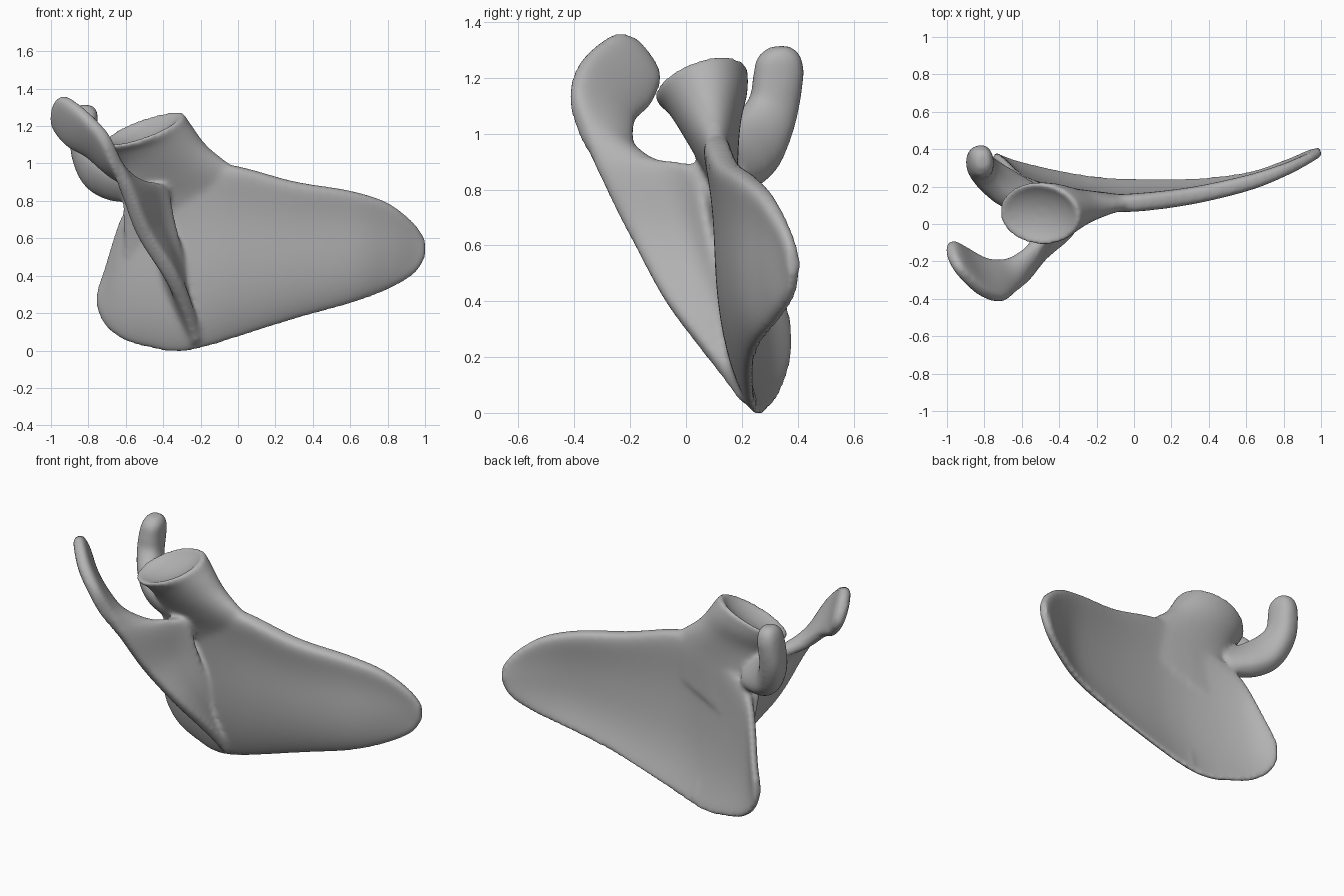
import bpy, bmesh, math
from mathutils import Vector

if "Cube" in bpy.data.objects:
    bpy.data.objects.remove(bpy.data.objects["Cube"], do_unlink=True)

SIDES, STEPS = 48, 6


def smooth_rows(rows):
    """Pass a smooth curve through the station rows."""
    out = []
    for i in range(len(rows) - 1):
        p0, p1 = rows[max(i - 1, 0)], rows[i]
        p2, p3 = rows[i + 1], rows[min(i + 2, len(rows) - 1)]
        for s in range(STEPS):
            t = s / STEPS
            out.append([b + 0.5 * t * (c - a + t * (2 * a - 5 * b + 4 * c - d + t * (3 * (b - c) + d - a)))
                        for a, b, c, d in zip(p0, p1, p2, p3)])
    return out + [list(rows[-1])]


def loft(bm, rows, bluntness, dish=0):
    """Skin sections: each row is edge A, edge B, bend, thickness at A, middle, B."""
    rows = smooth_rows(rows)
    ends = [(Vector(r[:3]), Vector(r[3:6])) for r in rows]
    mids = [(a + b) / 2 for a, b in ends]
    rings = []
    for i, row in enumerate(rows):
        a, b = ends[i]
        along = mids[min(i + 1, len(rows) - 1)] - mids[max(i - 1, 0)]
        normal = (b - a).cross(along).normalized()
        bend, ta, tm, tb = row[6:]
        ring = []
        for k in range(SIDES):
            ang = 2 * math.pi * k / SIDES
            v, s = -math.cos(ang), math.sin(ang)
            edge = abs(v) ** 3
            thick = tm * (1 - edge) + (tb if v > 0 else ta) * edge
            off = math.copysign(abs(s) ** bluntness, s) * thick
            off += bend * (1 - v * v) * (1 - v)
            ring.append(bm.verts.new(mids[i] + (b - a) * v / 2 + normal * off))
        rings.append(ring)
    # Round the rim of the last end and hollow it with shrinking rings
    if dish:
        rim, centre = rings[-1], mids[-1]
        axis = (b - a).cross(normal).normalized()
        if axis.dot(along) < 0:
            axis = -axis
        for f, rise in ((.97, .25), (.9, .25), (.75, -.25), (.5, -.7), (.2, -1)):
            rings.append([bm.verts.new(centre + (v.co - centre) * f + axis * dish * rise) for v in rim])
    for r0, r1 in zip(rings, rings[1:]):
        for k in range(SIDES):
            j = (k + 1) % SIDES
            bm.faces.new((r0[k], r0[j], r1[j], r1[k]))
    bm.faces.new(rings[0][::-1])
    bm.faces.new(rings[-1])


bm = bmesh.new()

# Thin triangular blade: x, low z, high z, low y, high y, bend, edge thickness
blade = [(-.75, .22, .33, .37, .36, 0, .025, .03),
         (-.705, .13, .46, .355, .33, -.01, .03, .03),
         (-.61, .055, .74, .325, .23, -.02, .035, .045),
         (-.48, .015, .86, .295, .17, -.03, .035, .06),
         (-.33, -.01, .94, .265, .13, -.035, .035, .08),
         (-.18, .015, .99, .245, .11, -.04, .035, .09),
         (.0, .07, .985, .235, .107, -.04, .035, .10),
         (.3, .165, .905, .235, .145, -.035, .035, .095),
         (.6, .25, .855, .265, .215, -.03, .04, .085),
         (.8, .325, .79, .325, .285, -.015, .04, .065),
         (.94, .41, .68, .375, .35, 0, .04, .045),
         (1.0, .50, .59, .39, .385, 0, .025, .025)]
loft(bm, [(x, yl, zl, x, yh, zh, bend, tl, .026, th)
          for x, zl, zh, yl, yh, bend, tl, th in blade], .6)

# Raised spine sweeping out into the hooked shoulder plate
spine = [(-.24, .24, .04, -.20, .20, .06, 0, .04, .03, .03),
         (-.30, .185, .25, -.28, .04, .25, 0, .09, .04, .045),
         (-.35, .14, .47, -.37, -.08, .41, 0, .13, .045, .06),
         (-.40, .11, .70, -.51, -.19, .62, 0, .14, .045, .07),
         (-.43, .07, .87, -.59, -.29, .82, 0, .11, .045, .065),
         (-.53, -.08, .885, -.63, -.345, .93, 0, .05, .04, .06),
         (-.67, -.18, .94, -.66, -.385, 1.03, 0, .04, .045, .055),
         (-.80, -.185, 1.04, -.71, -.41, 1.15, 0, .04, .045, .05),
         (-.91, -.13, 1.10, -.81, -.37, 1.265, 0, .04, .045, .05),
         (-.98, -.095, 1.19, -.925, -.26, 1.355, 0, .04, .04, .04),
         (-.995, -.12, 1.26, -.97, -.18, 1.34, 0, .025, .025, .025)]
loft(bm, spine, .5)

# Neck flaring out of the blade into the shallow oval socket
socket = [(-.60, .21, .50, .16, .11, .80, .015),
          (-.62, .165, .72, .07, .11, .92, .045),
          (-.61, .12, .88, -.06, .10, 1.01, .08),
          (-.63, .09, .99, -.17, .085, 1.10, .115),
          (-.69, .07, 1.07, -.245, .07, 1.20, .155),
          (-.72, .055, 1.10, -.285, .055, 1.26, .175)]
loft(bm, [row[:6] + (0,) + row[6:] * 3 for row in socket], 1, .04)

# Beak-like process curling up behind the socket
beak = [(-.54, .07, .95, -.54, .20, .80, .06),
        (-.67, .11, 1.01, -.68, .27, .82, .08),
        (-.75, .18, 1.07, -.79, .33, .89, .08),
        (-.80, .23, 1.13, -.84, .39, 1.04, .075),
        (-.81, .24, 1.20, -.83, .42, 1.20, .07),
        (-.80, .255, 1.27, -.82, .41, 1.28, .06),
        (-.80, .30, 1.31, -.81, .37, 1.315, .035)]
loft(bm, [row[:6] + (0,) + row[6:] * 3 for row in beak], .7)

bmesh.ops.recalc_face_normals(bm, faces=bm.faces)
mesh = bpy.data.meshes.new("shoulder_blade")
bm.to_mesh(mesh)
bm.free()
bone = bpy.data.objects.new("shoulder_blade", mesh)
bpy.context.collection.objects.link(bone)

# One plain grey
grey = bpy.data.materials.new("bone grey")
grey.use_nodes = True
colour = (.45, .45, .45, 1)
grey.diffuse_color = colour
grey.node_tree.nodes["Principled BSDF"].inputs["Base Color"].default_value = colour
mesh.materials.append(grey)

# Fuse the parts into one skin and soften the joins
fuse = bone.modifiers.new("fuse", "REMESH")
fuse.mode = "VOXEL"
fuse.voxel_size = .012
fuse.use_smooth_shade = True
soften = bone.modifiers.new("soften", "SMOOTH")
soften.factor = .5
soften.iterations = 16
